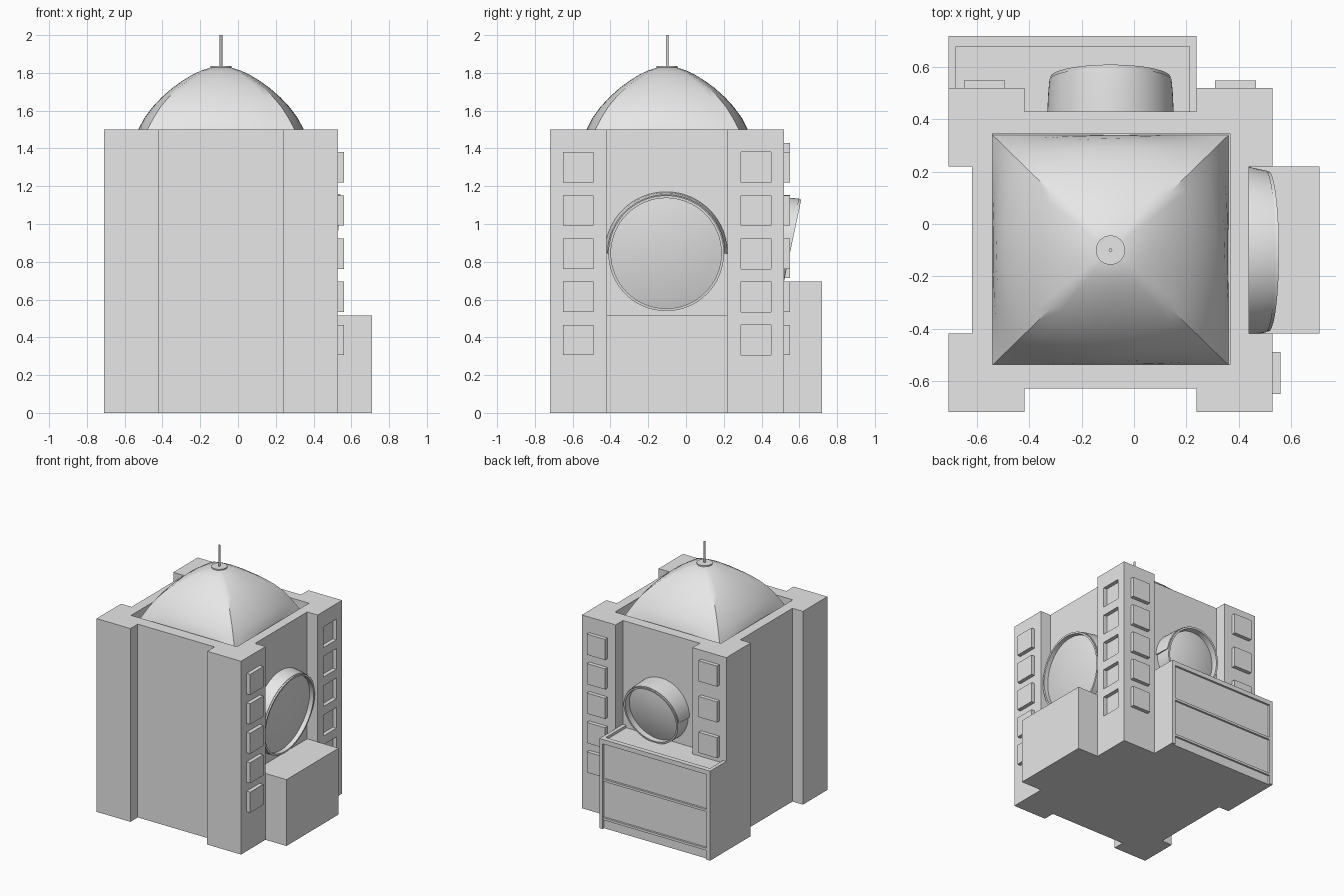
import bpy, bmesh, math

if "Cube" in bpy.data.objects:
    bpy.data.objects.remove(bpy.data.objects["Cube"])

stone = bpy.data.materials.new("light_grey")
stone.diffuse_color = (0.8, 0.8, 0.8, 1)
stone.use_nodes = True
stone.node_tree.nodes["Principled BSDF"].inputs["Base Color"].default_value = stone.diffuse_color
CX, CY = -0.09, -0.10


def finish(name, bm, smooth=False):
    bmesh.ops.recalc_face_normals(bm, faces=bm.faces[:])
    me = bpy.data.meshes.new(name)
    bm.to_mesh(me)
    bm.free()
    me.materials.append(stone)
    ob = bpy.data.objects.new(name, me)
    bpy.context.collection.objects.link(ob)
    if smooth:
        bpy.ops.object.select_all(action='DESELECT')
        ob.select_set(True)
        bpy.context.view_layer.objects.active = ob
        bpy.ops.object.shade_smooth_by_angle(angle=math.radians(35))
    return ob


def add_box(bm, x0, x1, y0, y1, z0, z1):
    for v in bmesh.ops.create_cube(bm, size=1)["verts"]:
        v.co = (x1 if v.co.x > 0 else x0, y1 if v.co.y > 0 else y0, z1 if v.co.z > 0 else z0)


def boxes(name, items):
    bm = bmesh.new()
    for b in items:
        add_box(bm, *b)
    return finish(name, bm)


def bridge(bm, a, b, closed=True):
    n = len(a)
    for i in range(n if closed else n - 1):
        j = (i + 1) % n
        bm.faces.new((a[i], a[j], b[j], b[i]))


# Tower body: square plan with corner piers and recessed walls
X, Y = (-0.71, -0.42, 0.24, 0.53), (-0.72, -0.42, 0.22, 0.52)
xl, xr, yf, yb = -0.62, 0.44, -0.63, 0.43
plan = [(X[0], Y[0]), (X[1], Y[0]), (X[1], yf), (X[2], yf), (X[2], Y[0]), (X[3], Y[0]),
        (X[3], Y[1]), (xr, Y[1]), (xr, Y[2]), (X[3], Y[2]), (X[3], Y[3]), (X[2], Y[3]),
        (X[2], yb), (X[1], yb), (X[1], Y[3]), (X[0], Y[3]), (X[0], Y[2]), (xl, Y[2]),
        (xl, Y[1]), (X[0], Y[1])]
bm = bmesh.new()
low = [bm.verts.new((x, y, 0)) for x, y in plan]
high = [bm.verts.new((x, y, 1.5)) for x, y in plan]
bm.faces.new(low)
bm.faces.new(high)
bridge(bm, low, high)
body = finish("tower_body", bm)

# Roof well and inset windows are cut out of the body
five = [1.38 - 0.2285 * i for i in range(5)]
three = [1.43 - 0.2775 * i for i in range(3)]
cutter = boxes("body_cutter", [(-0.542, 0.367, -0.537, 0.347, 1.37, 1.7)] +
               [(0.50, 0.60, 0.29, 0.45, t - 0.16, t) for t in five])
cutter.hide_render = True
cutter.hide_viewport = True
cut = body.modifiers.new("cut", 'BOOLEAN')
cut.object = cutter
cut.operation = 'DIFFERENCE'
cut.solver = 'EXACT'

# Projecting window blocks
boxes("right_windows", [(0.52, 0.56, -0.65, -0.49, t - 0.16, t) for t in five])
boxes("back_right_windows", [(0.31, 0.467, 0.51, 0.55, t - 0.16, t) for t in five])
boxes("back_left_windows", [(-0.65, -0.493, 0.51, 0.55, t - 0.16, t) for t in three])

# Side annex
boxes("side_annex", [(0.43, 0.71, -0.42, 0.22, 0, 0.515)])

# Back annex: core, end walls, parapet and thin rails
boxes("back_annex", [(-0.685, 0.215, 0.42, 0.703, 0, 0.675)])
boxes("back_annex_ends", [(-0.71, -0.682, 0.42, 0.72, 0, 0.695), (0.212, 0.24, 0.42, 0.72, 0, 0.695)])
boxes("back_annex_parapet", [(-0.683, 0.213, 0.68, 0.719, 0.66, 0.695)])
boxes("back_annex_rails", [(-0.683, 0.213, 0.70, 0.718, z, z + 0.018) for z in (0.07, 0.37)])

# Vaulted dome: square rings with bowed sides (height, mid half-width, corner half-width)
levels = [(1.37, 0.452, 0.452), (1.43, 0.45, 0.425), (1.5, 0.438, 0.39), (1.56, 0.407, 0.358),
          (1.62, 0.362, 0.32), (1.67, 0.315, 0.278), (1.72, 0.258, 0.226), (1.76, 0.202, 0.172),
          (1.79, 0.152, 0.126), (1.812, 0.105, 0.085), (1.83, 0.05, 0.038)]
bm = bmesh.new()
prev = None
N = 12
for z, m, c in levels:
    ring = []
    for q in range(4):
        a = q * math.pi / 2
        for i in range(N):
            t = 2 * i / N - 1
            px, py = m - (m - c) * t * t, c * t
            ring.append(bm.verts.new((CX + px * math.cos(a) - py * math.sin(a),
                                      CY + (px * math.sin(a) + py * math.cos(a)) * 0.975, z)))
    if prev:
        bridge(bm, prev, ring)
    prev = ring
bm.faces.new(prev)
finish("dome", bm, True)


# Cap disc and mast
def cylinder(name, r, z0, z1, seg):
    bm = bmesh.new()
    bmesh.ops.create_cone(bm, cap_ends=True, segments=seg, radius1=r, radius2=r, depth=z1 - z0)
    bmesh.ops.translate(bm, verts=bm.verts[:], vec=(CX, CY, (z0 + z1) / 2))
    finish(name, bm, True)


cylinder("dome_cap", 0.056, 1.822, 1.837, 32)
cylinder("mast", 0.007, 1.83, 2.0, 12)


# Round windows: slanted ring, flared hood over the upper half, domed pane
def round_window(name, side, c, cz, r, wall, top, slope, recess, flare):
    def front(z):
        return top - slope * (cz + r - z)

    def point(bm, rad, ang, depth):
        u, z = c + rad * math.cos(ang), cz + rad * math.sin(ang)
        d = wall if depth is None else front(z) - depth
        return bm.verts.new((d, u, z) if side == 'x' else (u, d, z))

    def sweep(part, section, span, n):
        bm = bmesh.new()
        closed = span > 6
        count = n if closed else n + 1
        rows = [[point(bm, rad, span * i / n, d) for i in range(count)] for rad, d in section]
        for i in range(len(rows)):
            bridge(bm, rows[i], rows[(i + 1) % len(rows)], closed)
        if not closed:
            bm.faces.new([row[0] for row in rows])
            bm.faces.new([row[-1] for row in rows])
        finish(name + part, bm, True)

    sweep("_ring", [(r, None), (r, 0), (r - 0.014, 0), (r - 0.014, None)], 2 * math.pi, 64)
    sweep("_hood", [(r + flare, None), (r + flare * 0.7, 0.06), (r + 0.004, 0.012),
                    (r - 0.004, 0.012), (r - 0.004, None)], math.pi, 32)
    bm = bmesh.new()
    prev = None
    for k in range(7):
        s = 1 - k / 7
        ring = [point(bm, (r - 0.01) * s, 2 * math.pi * i / 64, recess - 0.03 * (1 - s * s))
                for i in range(64)]
        if prev:
            bridge(bm, prev, ring)
        prev = ring
    bm.faces.new(prev)
    finish(name + "_pane", bm, True)


round_window("side_window", 'x', CY - 0.005, 0.845, 0.306, 0.435, 0.555, 0.13, 0.035, 0.02)
round_window("back_window", 'y', CX, 0.90, 0.23, 0.425, 0.61, 0.21, 0.05, 0.012)
